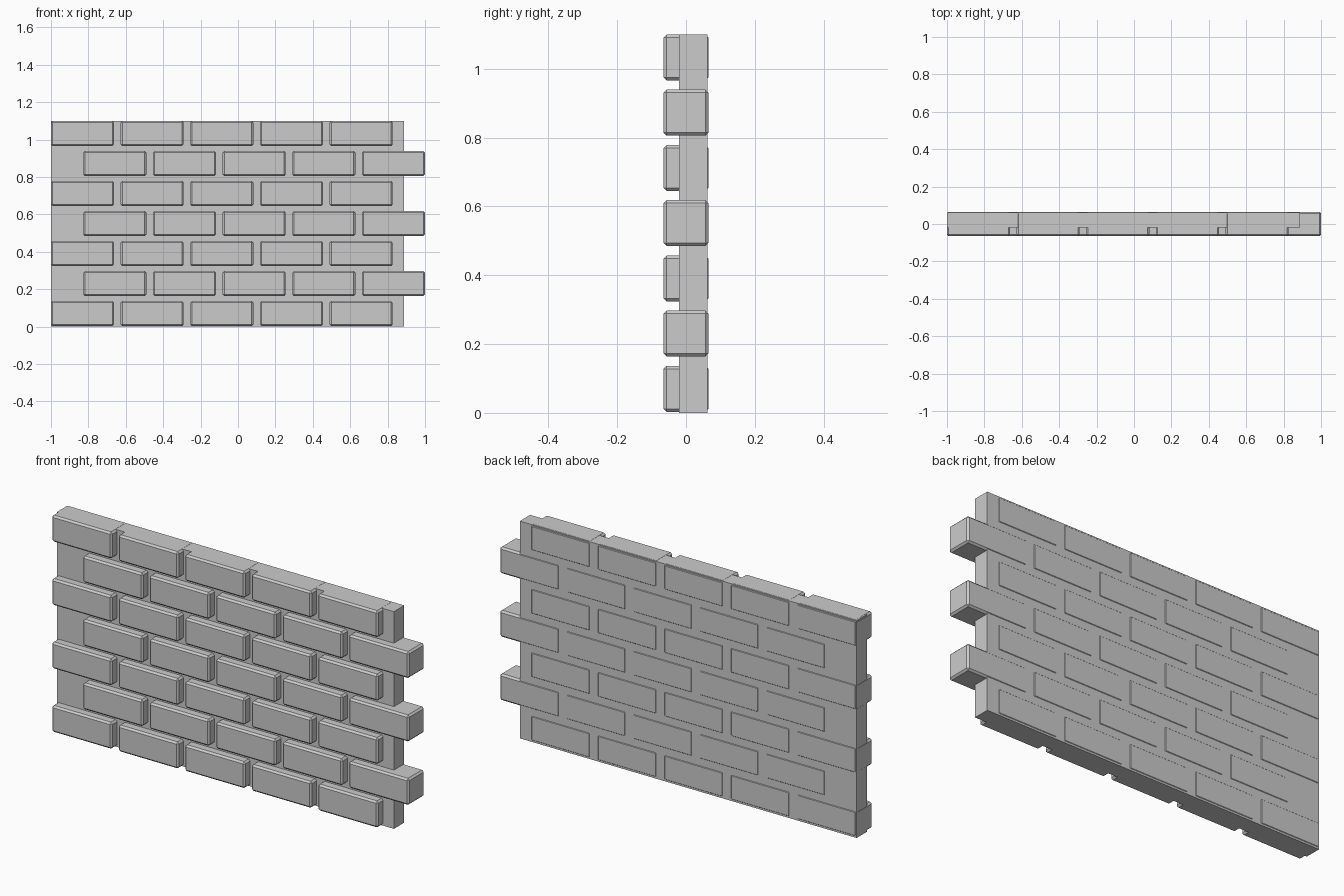
import bpy

if "Cube" in bpy.data.objects:
    bpy.data.objects.remove(bpy.data.objects["Cube"])


def box(name, lo, hi, bevel=0.0):
    """Axis-aligned block between two corners, with optional chamfered edges."""
    bpy.ops.mesh.primitive_cube_add(size=1, location=[(a + b) / 2 for a, b in zip(lo, hi)])
    ob = bpy.context.object
    ob.name = name
    ob.scale = [b - a for a, b in zip(lo, hi)]
    bpy.ops.object.transform_apply(location=False, rotation=False, scale=True)
    if bevel:
        mod = ob.modifiers.new("chamfer", 'BEVEL')
        mod.width = bevel
        mod.segments = 1
    return ob


ROWS, PER_ROW = 7, 5
BRICK_W, BRICK_H = 0.337, 0.134
PITCH_X, PITCH_Z = 0.3725, 0.1605

# Mortar slab behind and between the bricks
box("mortar", (-0.999, -0.02, 0.0), (0.887, 0.0625, 1.0995))

# Running-bond courses: every other row is shifted so its last brick overhangs
for row in range(ROWS):
    start = -0.827 if row % 2 else -1.0
    z = 0.003 + row * PITCH_Z
    for col in range(PER_ROW):
        x = start + col * PITCH_X
        box(f"brick_{row + 1}_{col + 1}", (x, -0.065, z),
            (x + BRICK_W, 0.065, z + BRICK_H), bevel=0.009)
